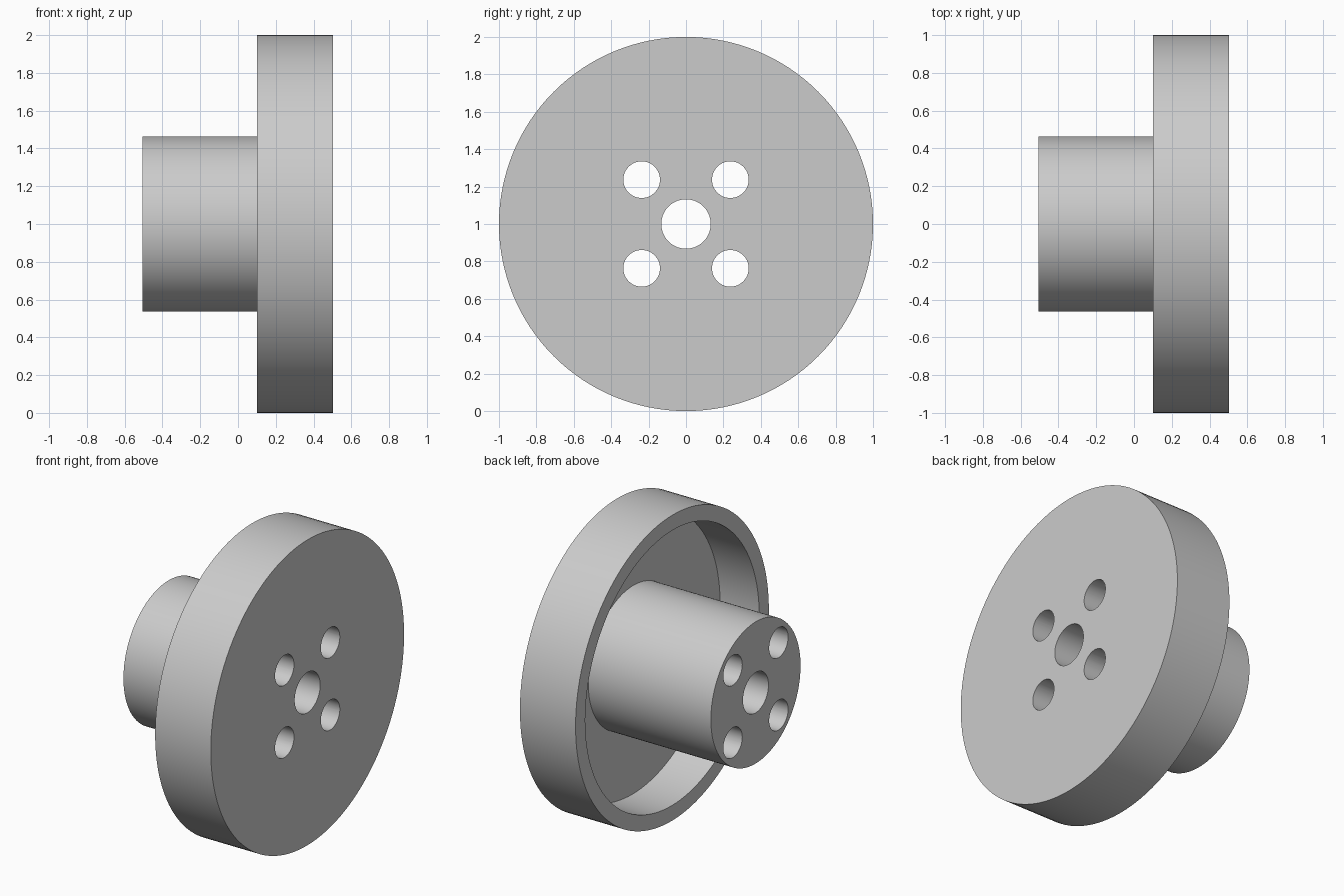
import bpy, bmesh, math
from mathutils import Matrix, Vector

cube = bpy.data.objects.get("Cube")
if cube:
    bpy.data.objects.remove(cube, do_unlink=True)

SEGMENTS = 128
AXIS_Z = 1.0          # height of the wheel axis
BACK, RIM, FLOOR, FACE = -0.505, 0.1, 0.383, 0.503
BORE, HUB, INNER, OUTER = 0.132, 0.464, 0.9, 1.0
BOLT_R, BOLT_OFFSET = 0.098, 0.237

grey = bpy.data.materials.new("plain_grey")
grey.use_nodes = True
colour = (0.6, 0.6, 0.6, 1)
grey.diffuse_color = colour
grey.node_tree.nodes["Principled BSDF"].inputs["Base Color"].default_value = colour


def make_object(name, bm):
    bmesh.ops.recalc_face_normals(bm, faces=bm.faces)
    mesh = bpy.data.meshes.new(name)
    bm.to_mesh(mesh)
    bm.free()
    obj = bpy.data.objects.new(name, mesh)
    bpy.context.collection.objects.link(obj)
    mesh.materials.append(grey)
    return obj


def lathe(name, profile):
    """Spin a closed (x, radius) profile around the wheel axis."""
    bm = bmesh.new()
    verts = [bm.verts.new((x, 0, AXIS_Z + r)) for x, r in profile]
    edges = [bm.edges.new((v, verts[i - 1])) for i, v in enumerate(verts)]
    bmesh.ops.spin(bm, geom=verts + edges, cent=(0, 0, AXIS_Z), axis=(1, 0, 0),
                   angle=math.tau, steps=SEGMENTS, use_duplicate=False)
    bmesh.ops.remove_doubles(bm, verts=bm.verts, dist=1e-4)
    return make_object(name, bm)


# Flanged hub: dished disc, long hub and central bore in one turned profile
flanged_hub = lathe("flanged_hub", [
    (BACK, BORE), (BACK, HUB), (FLOOR, HUB), (FLOOR, INNER),
    (RIM, INNER), (RIM, OUTER), (FACE, OUTER), (FACE, BORE)])

# Four bolt holes running through the hub
bm = bmesh.new()
for sy in (-1, 1):
    for sz in (-1, 1):
        centre = Vector((0, sy * BOLT_OFFSET, AXIS_Z + sz * BOLT_OFFSET))
        bmesh.ops.create_cone(
            bm, cap_ends=True, segments=64, radius1=BOLT_R, radius2=BOLT_R, depth=2,
            matrix=Matrix.Translation(centre) @ Matrix.Rotation(math.pi / 2, 4, "Y"))
cutter = make_object("bolt_hole_cutter", bm)
cutter.hide_render = True

holes = flanged_hub.modifiers.new("bolt_holes", "BOOLEAN")
holes.operation = "DIFFERENCE"
holes.solver = "EXACT"
holes.object = cutter

bpy.ops.object.select_all(action="DESELECT")
flanged_hub.select_set(True)
bpy.context.view_layer.objects.active = flanged_hub
bpy.ops.object.modifier_apply(modifier="bolt_holes")
bpy.data.objects.remove(cutter, do_unlink=True)
bpy.ops.object.shade_smooth_by_angle(angle=math.radians(30))
